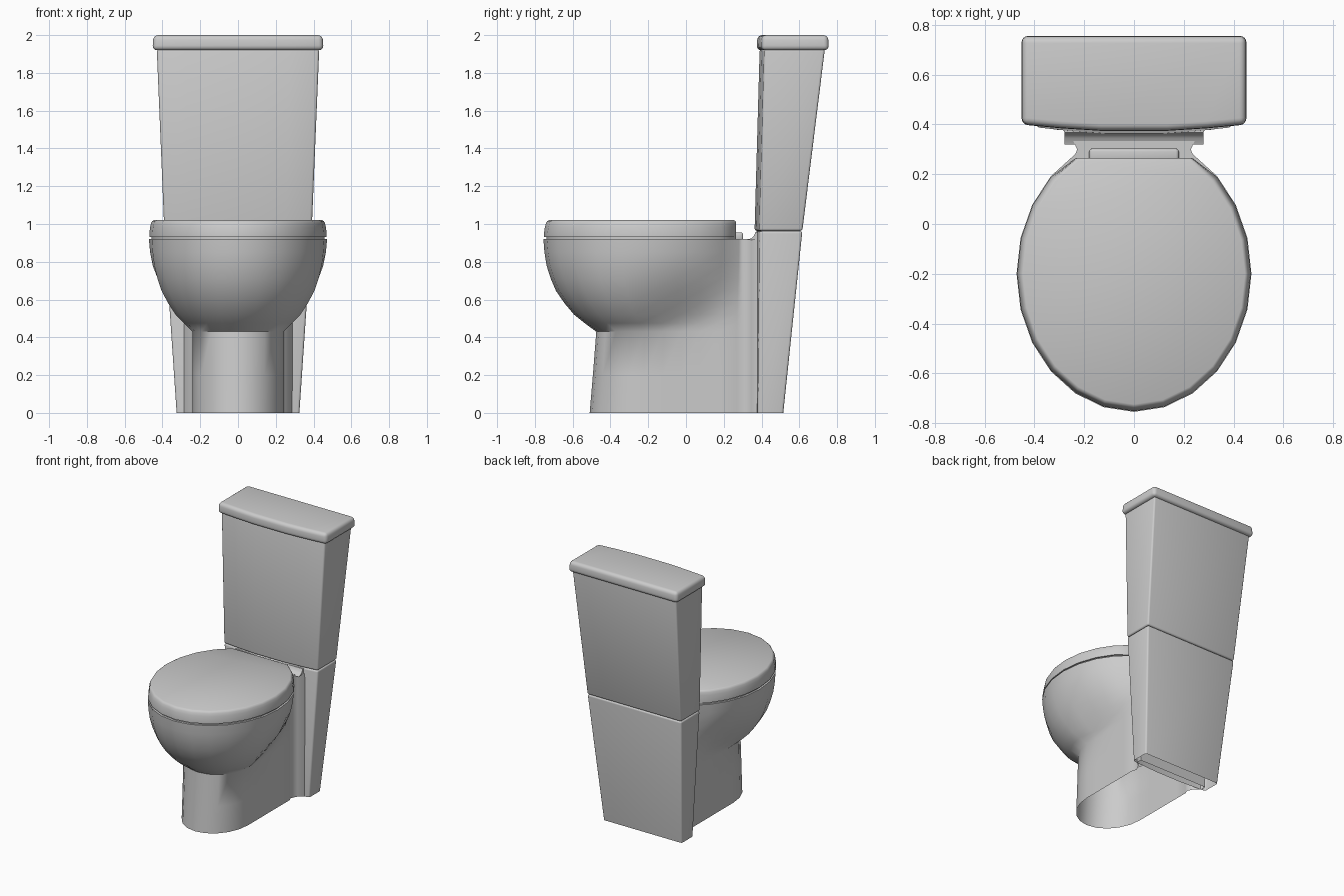
import bpy
import bmesh
from math import sin, cos, radians

cube = bpy.data.objects.get("Cube")
if cube:
    bpy.data.objects.remove(cube, do_unlink=True)

ceramic = bpy.data.materials.new("grey ceramic")
ceramic.use_nodes = True
GREY = (0.6, 0.6, 0.6, 1)
ceramic.diffuse_color = GREY
ceramic.node_tree.nodes["Principled BSDF"].inputs["Base Color"].default_value = GREY


def mirrored(half):
    """Close a half outline (x >= 0, front to back) across x = 0."""
    return half + [(-x, y) for x, y in reversed(half) if x > 1e-5]


def loft(name, rings, smooth=40, bevel=0, segments=3, open_bottom=False):
    """Skin a stack of (z, outline) rings."""
    bm = bmesh.new()
    loops = [[bm.verts.new((x, y, z)) for x, y in outline] for z, outline in rings]
    n = len(loops[0])
    for low, high in zip(loops, loops[1:]):
        for i in range(n):
            j = (i + 1) % n
            bm.faces.new((low[i], low[j], high[j], high[i]))
    bm.faces.new(loops[-1])
    if not open_bottom:
        bm.faces.new(loops[0][::-1])
    bmesh.ops.recalc_face_normals(bm, faces=bm.faces)
    mesh = bpy.data.meshes.new(name)
    bm.to_mesh(mesh)
    bm.free()
    mesh.materials.append(ceramic)
    obj = bpy.data.objects.new(name, mesh)
    bpy.context.collection.objects.link(obj)
    bpy.ops.object.select_all(action='DESELECT')
    obj.select_set(True)
    bpy.context.view_layer.objects.active = obj
    if bevel:
        mod = obj.modifiers.new("rounded edges", 'BEVEL')
        mod.width = bevel
        mod.segments = segments
        mod.limit_method = 'ANGLE'
        mod.angle_limit = radians(50)
        bpy.ops.object.modifier_apply(modifier=mod.name)
    bpy.ops.object.shade_smooth_by_angle(angle=radians(smooth))
    return obj


def bowed_box(hw, front, back, bulge=0.025):
    """Rectangle outline whose front side bows gently forward."""
    return mirrored([(0.3 * hw, front), (0.65 * hw, front + 0.4 * bulge),
                     (hw, front + bulge), (hw, back)])


STEPS = 10   # 15 degree steps from the front round to the hinge line


def oval(scale=1.0):
    """Half of the bowl outline, cut straight at the back."""
    pts = []
    for i in range(STEPS + 1):
        a = radians(15 * i)
        pts.append((0.472 * scale * sin(a), -0.2 - 0.555 * scale * cos(a)))
    return pts


def foot(front):
    """Half of the pedestal outline: round front, straight sides."""
    pts = []
    for i in range(STEPS + 1):
        if i <= 5:
            a = radians(18 * i)
            pts.append((0.24 * sin(a), -0.22 + (front + 0.22) * cos(a)))
        else:
            pts.append((0.24, -0.22 + 0.49 * (i - 5) / 5))
    return pts


def body_ring(t, front):
    """Blend the foot outline into the bowl, later towards the back."""
    half = []
    for i, (f, o) in enumerate(zip(foot(front), oval())):
        k = t ** (1 + 2.5 * max(0, i - 5) / 5)
        half.append((f[0] + (o[0] - f[0]) * k, f[1] + (o[1] - f[1]) * k))
    # waist and flare running into the rear column
    half += [(0.228, 0.3), (0.25, 0.345), (0.29, 0.38), (0.29, 0.42)]
    return mirrored(half)


# Bowl and pedestal in one smooth body
levels = [(0, 0, -0.51), (0.2, 0, -0.493), (0.43, 0, -0.475), (0.475, 0.22, -0.475),
          (0.52, 0.42, -0.475), (0.58, 0.6, -0.475), (0.645, 0.76, -0.475),
          (0.71, 0.86, -0.475), (0.78, 0.94, -0.475), (0.85, 0.98, -0.475),
          (0.92, 1, -0.475)]
loft("bowl_and_pedestal", [(z, body_ring(t, f)) for z, t, f in levels],
     smooth=50, open_bottom=True)

# Closed seat lid with a thin shadow gap beneath
lid_levels = [(0.915, 0.97), (0.932, 0.97), (0.932, 0.995), (0.95, 0.995),
              (0.985, 0.985), (1.005, 0.975), (1.015, 0.963), (1.02, 0.945)]
loft("seat_lid", [(z, mirrored([(x, min(y, 0.265)) for x, y in oval(s)]))
                  for z, s in lid_levels], smooth=50)

# Hinge bar behind the lid
loft("hinge_bar", [(z, mirrored([(0.18, 0.25), (0.18, 0.303)])) for z in (0.91, 0.955)],
     bevel=0.012)

# Concave ramp from the bowl deck up to the column
ramp = [(0.915, 0.32), (0.924, 0.345), (0.938, 0.36), (0.958, 0.368)]
loft("deck_ramp", [(z, mirrored([(0.28, y), (0.28, 0.42)])) for z, y in ramp])

# Rear column, cistern and cistern lid
loft("rear_column", [(0, bowed_box(0.325, 0.365, 0.515, 0.015)),
                     (0.962, bowed_box(0.39, 0.365, 0.616))],
     bevel=0.012, open_bottom=True)
loft("cistern", [(0.964, bowed_box(0.39, 0.363, 0.616)),
                 (1.925, bowed_box(0.43, 0.39, 0.735))], bevel=0.012)
loft("cistern_lid", [(1.92, bowed_box(0.453, 0.373, 0.757)),
                     (2.0, bowed_box(0.448, 0.378, 0.752))], bevel=0.025, segments=4)
